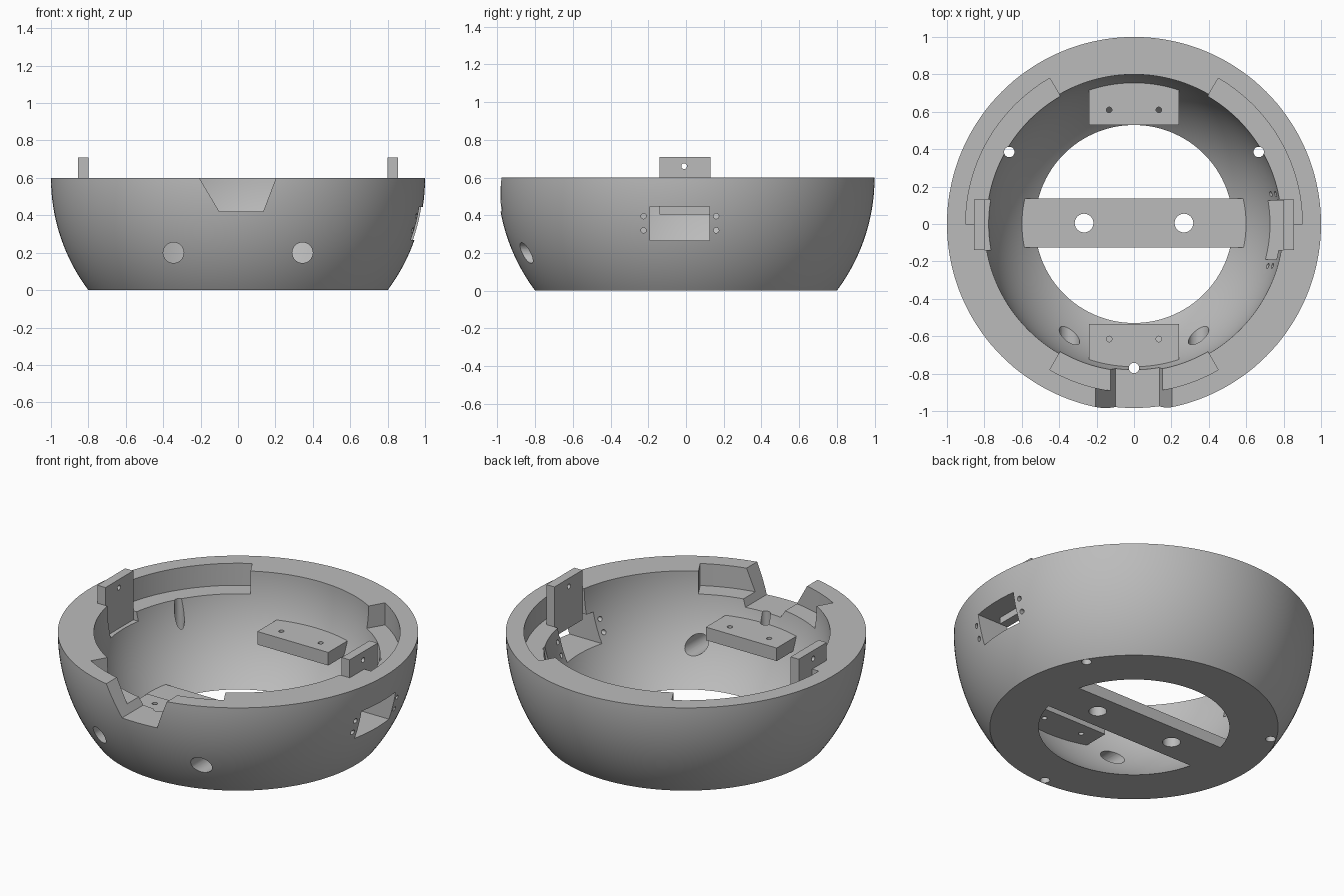
import bpy, bmesh, math
from mathutils import Matrix, Vector

if "Cube" in bpy.data.objects:
    bpy.data.objects.remove(bpy.data.objects["Cube"], do_unlink=True)

SEGMENTS = 144
RIM = 0.6          # height of the rim, where both spheres have their centre
OUTER, INNER = 1.0, 0.8

grey = bpy.data.materials.new("plain grey")
grey.use_nodes = True
colour = (0.5, 0.5, 0.5, 1)
grey.diffuse_color = colour
grey.node_tree.nodes["Principled BSDF"].inputs["Base Color"].default_value = colour


def finish(bm, name):
    bmesh.ops.recalc_face_normals(bm, faces=bm.faces[:])
    mesh = bpy.data.meshes.new(name)
    bm.to_mesh(mesh)
    bm.free()
    mesh.materials.append(grey)
    obj = bpy.data.objects.new(name, mesh)
    bpy.context.collection.objects.link(obj)
    return obj


def box(name, x, y, z):
    bm = bmesh.new()
    bmesh.ops.create_cube(bm, size=1)
    for v in bm.verts:
        v.co = Vector([r[0] + (c + 0.5) * (r[1] - r[0]) for c, r in zip(v.co, (x, y, z))])
    return finish(bm, name)


def rod(name, centre, axis, radius, length):
    """Cylinder along a main axis, used for drilling."""
    bm = bmesh.new()
    turn = Vector((0, 0, 1)).rotation_difference(Vector(axis)).to_matrix().to_4x4()
    bmesh.ops.create_cone(bm, cap_ends=True, segments=32, radius1=radius, radius2=radius,
                          depth=length, matrix=Matrix.Translation(centre) @ turn)
    return finish(bm, name)


def prism(name, points, direction):
    bm = bmesh.new()
    face = bm.faces.new([bm.verts.new(p) for p in points])
    top = bmesh.ops.extrude_face_region(bm, geom=[face])["geom"]
    bmesh.ops.translate(bm, vec=direction, verts=[v for v in top if isinstance(v, bmesh.types.BMVert)])
    return finish(bm, name)


def lathe(name, profile):
    """Revolve a closed (radius, height) outline about z."""
    bm = bmesh.new()
    verts = [bm.verts.new((r, 0, z)) for r, z in profile]
    edges = [bm.edges.new((verts[i - 1], verts[i])) for i in range(len(verts))]
    bmesh.ops.spin(bm, geom=verts + edges, cent=(0, 0, 0), axis=(0, 0, 1),
                   angle=math.tau, steps=SEGMENTS)
    bmesh.ops.remove_doubles(bm, verts=bm.verts[:], dist=1e-5)
    return finish(bm, name)


def arc(radius, steps=28):
    """Sphere outline from the rim down to the flat base."""
    end = math.asin(RIM / radius)
    return [(radius * math.cos(end * i / steps), RIM - radius * math.sin(end * i / steps))
            for i in range(steps + 1)]


def sector(name, start, end, r0, r1, z0, z1):
    angles = [math.radians(start + (end - start) * i / 30) for i in range(31)]
    ring = [(r1 * math.cos(a), r1 * math.sin(a), z0) for a in angles]
    ring += [(r0 * math.cos(a), r0 * math.sin(a), z0) for a in reversed(angles)]
    return prism(name, ring, (0, 0, z1 - z0))


def combine(obj, tools, operation="DIFFERENCE"):
    for tool in tools:
        mod = obj.modifiers.new("cut", "BOOLEAN")
        mod.operation, mod.solver, mod.object = operation, "EXACT", tool
        with bpy.context.temp_override(object=obj, active_object=obj):
            bpy.ops.object.modifier_apply(modifier=mod.name)


# Bowl shell: two concentric spheres cut flat at base and rim
shell = lathe("bowl_shell", arc(OUTER) + arc(INNER)[::-1])
cavity = lathe("cavity_cutter", arc(INNER) + [(0, 0), (0, RIM)])

# Vertical screw holes, shared by the shell and the front bracket
pins = [rod("pin_cutter", (0.77 * math.cos(a), 0.77 * math.sin(a), 0.5), (0, 0, 1), 0.028, 1.6)
        for a in map(math.radians, (30, 150, 270))]

# Stepped recesses inside the rim
cutters = [sector("recess_cutter", a, a + 60, 0.7, 0.9, 0.465, 0.8) for a in (0, 120, 240)]

# Tapered notch in the front rim
cutters.append(prism("notch_cutter",
                     [(-0.225, -1.1, 0.63), (-0.1, -1.1, 0.42), (0.135, -1.1, 0.42), (0.215, -1.1, 0.63)],
                     (0, 0.5, 0)))

# Round openings low on the front
cutters += [rod("front_hole_cutter", (x, -0.75, 0.2), (0, 1, 0), 0.055, 0.7) for x in (-0.345, 0.345)]

# Side window with four screw holes
cutters.append(box("window_cutter", (0.5, 1.1), (-0.19, 0.125), (0.267, 0.445)))
cutters += [rod("window_screw_cutter", (0.85, y, z), (1, 0, 0), 0.014, 0.6)
            for y in (-0.225, 0.16) for z in (0.32, 0.395)]

# Pockets behind the tabs
for side in (-1, 1):
    cutters.append(box("pocket_cutter", sorted((side * 0.6, side * 0.82)), (-0.14, 0.13), (0.41, 0.8)))

combine(shell, cutters + pins)
parts = [shell]

# Upright tabs on both sides, each with a screw hole
for side, name in ((1, "left_tab"), (-1, "right_tab")):
    tab = box(name, sorted((side * 0.8, side * 0.855)), (-0.14, 0.13), (0.405, 0.71))
    hole = rod("tab_hole_cutter", (side * 0.83, -0.01, 0.66), (1, 0, 0), 0.015, 0.3)
    combine(tab, [hole])
    cutters.append(hole)
    parts.append(tab)

# Bar across the base with two cable holes
bar = box("base_bar", (-0.7, 0.7), (-0.125, 0.135), (0, 0.07))
bar_holes = [rod("bar_hole_cutter", (x, 0.005, 0), (0, 0, 1), 0.05, 0.5) for x in (-0.267, 0.267)]
combine(bar, [cavity], "INTERSECT")
combine(bar, bar_holes)
cutters += bar_holes
parts.append(bar)

# Mounting brackets at front and back, fitted to the cavity wall
for name, y, hole_y, top in (("back_bracket", (0.53, 0.85), 0.61, 0.335),
                             ("front_bracket", (-0.85, -0.535), -0.615, 0.36)):
    bracket = box(name, (-0.24, 0.24), y, (top - 0.08, top))
    holes = [rod("bracket_hole_cutter", (x, hole_y, top), (0, 0, 1), 0.015, 0.5) for x in (-0.133, 0.133)]
    combine(bracket, [cavity], "INTERSECT")
    combine(bracket, holes + pins)
    cutters += holes
    parts.append(bracket)

for helper in cutters + pins + [cavity]:
    bpy.data.objects.remove(helper, do_unlink=True)

# Smooth curved walls, crisp edges
bpy.ops.object.select_all(action="DESELECT")
for part in parts:
    part.select_set(True)
bpy.context.view_layer.objects.active = shell
bpy.ops.object.shade_smooth_by_angle(angle=math.radians(25))
